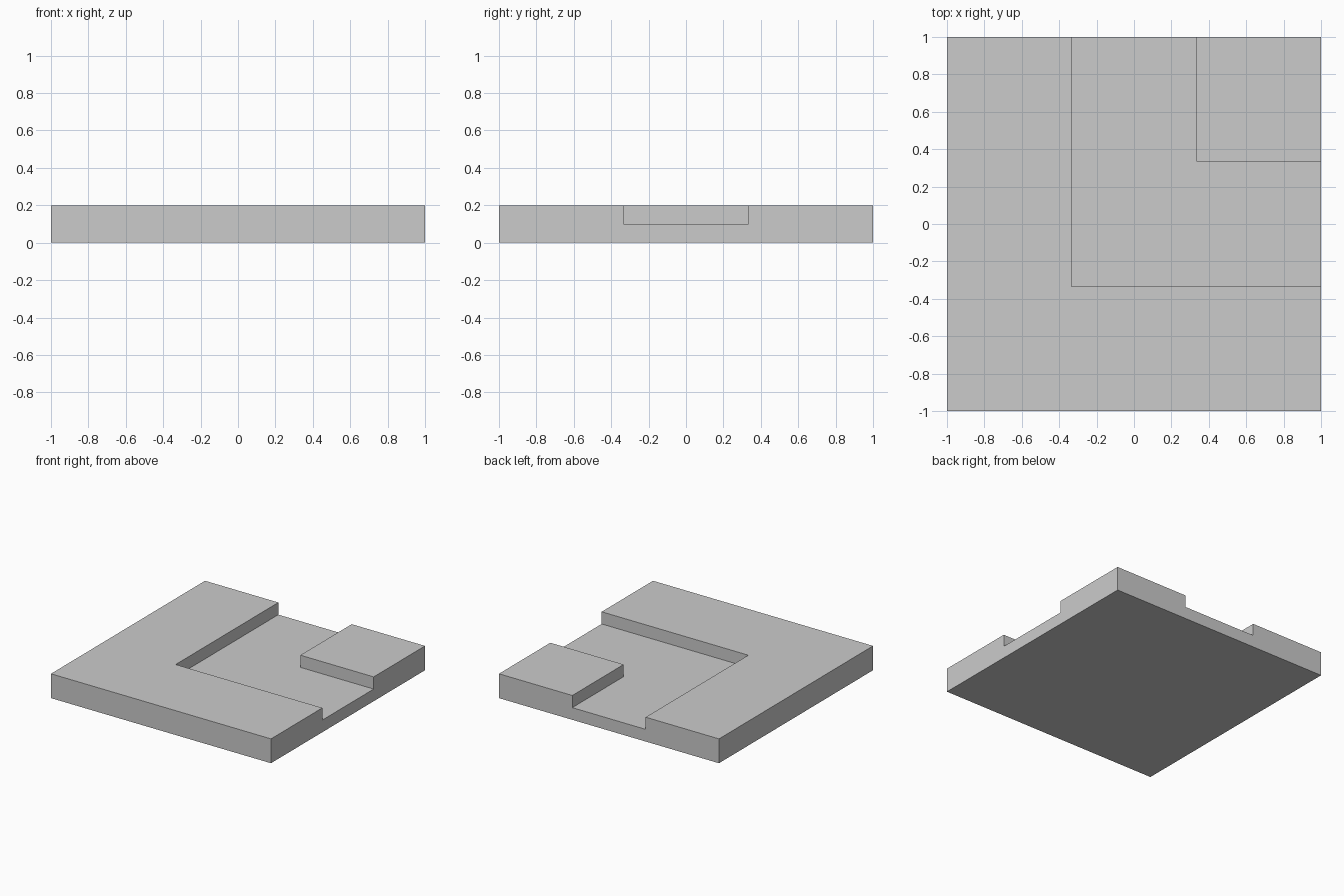
import bpy
import bmesh
from mathutils import Vector

cube = bpy.data.objects.get("Cube")
if cube:
    bpy.data.objects.remove(cube, do_unlink=True)

THIRD = 1 / 3   # channel edges on both axes
FLOOR = 0.1     # channel floor height
RISE = 0.1      # height of the raised parts above the floor

# Plain grey material
grey = bpy.data.materials.new("plain grey")
grey.use_nodes = True
colour = (0.6, 0.6, 0.6, 1)
grey.diffuse_color = colour
grey.node_tree.nodes["Principled BSDF"].inputs["Base Color"].default_value = colour

# Base slab, cut into a three by three layout
bm = bmesh.new()
bmesh.ops.create_cube(bm, size=2)
bmesh.ops.scale(bm, verts=bm.verts, vec=(1, 1, FLOOR / 2))
bmesh.ops.translate(bm, verts=bm.verts, vec=(0, 0, FLOOR / 2))
for axis in (Vector((1, 0, 0)), Vector((0, 1, 0))):
    for side in (-1, 1):
        bmesh.ops.bisect_plane(bm, geom=bm.verts[:] + bm.edges[:] + bm.faces[:],
                               plane_co=axis * side * THIRD, plane_no=axis)


def is_raised(face):
    """True for the L-shaped border and the corner block."""
    c = face.calc_center_median()
    border = min(c.x, c.y) < -THIRD
    corner = min(c.x, c.y) > THIRD
    return face.normal.z > 0.9 and (border or corner)


# Raise the border and the corner block, leaving the turning channel
bm.normal_update()
raised = [f for f in bm.faces if is_raised(f)]
result = bmesh.ops.extrude_face_region(bm, geom=raised)
bmesh.ops.delete(bm, geom=[f for f in raised if f.is_valid], context='FACES_ONLY')
top_verts = [g for g in result["geom"] if isinstance(g, bmesh.types.BMVert)]
bmesh.ops.translate(bm, verts=top_verts, vec=(0, 0, RISE))

# Merge the flat areas back into clean faces
loose = [v for v in bm.verts if not v.link_faces]
bmesh.ops.delete(bm, geom=loose, context='VERTS')
wires = [e for e in bm.edges if not e.link_faces]
bmesh.ops.delete(bm, geom=wires, context='EDGES')
bmesh.ops.dissolve_limit(bm, angle_limit=0.01, verts=bm.verts[:], edges=bm.edges[:])
bmesh.ops.recalc_face_normals(bm, faces=bm.faces[:])

mesh = bpy.data.meshes.new("corner_channel_tile")
bm.to_mesh(mesh)
bm.free()
mesh.materials.append(grey)
tile = bpy.data.objects.new("corner_channel_tile", mesh)
bpy.context.collection.objects.link(tile)
